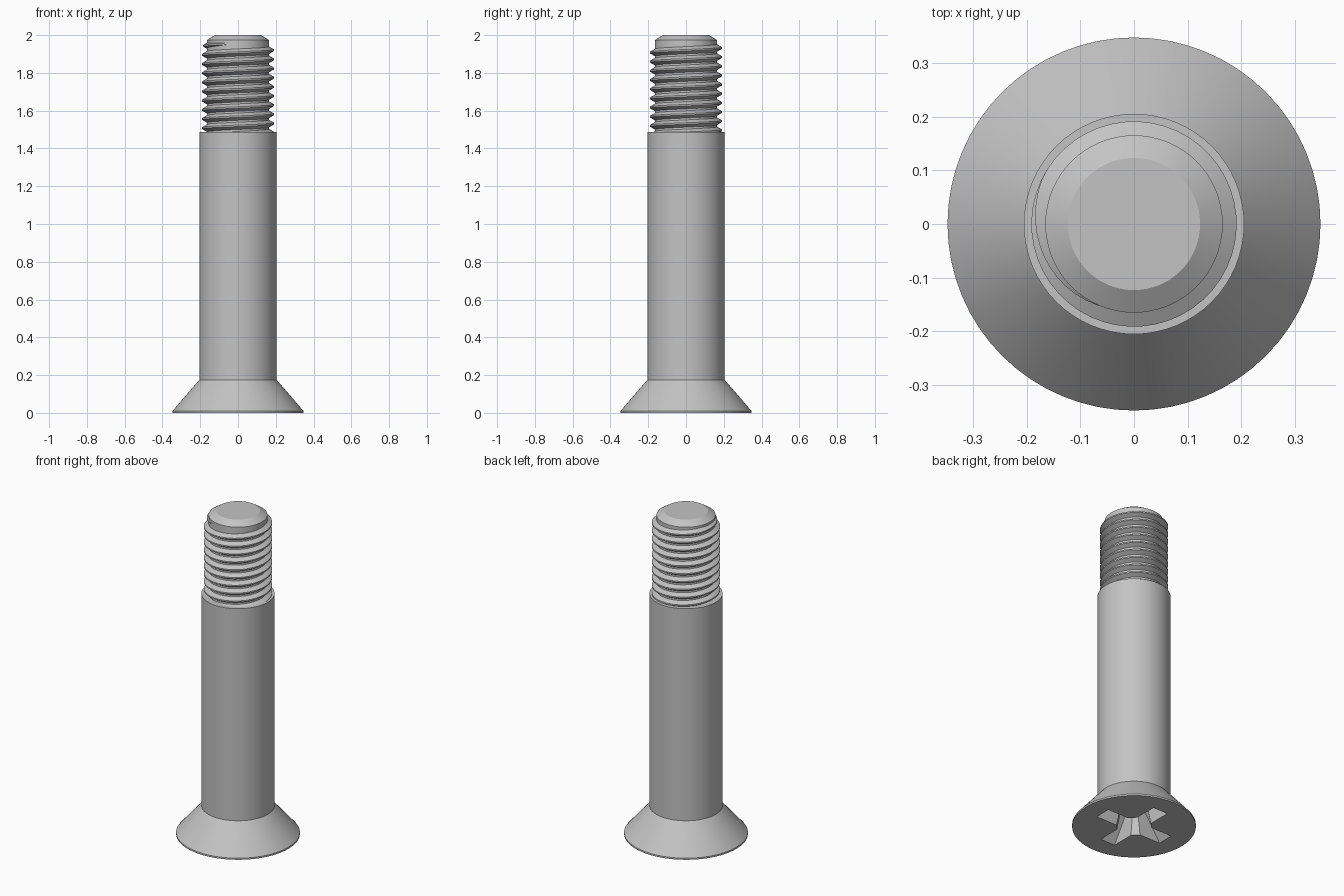
import bpy, bmesh
from math import sin, cos, tau, radians

cube = bpy.data.objects.get("Cube")
if cube:
    bpy.data.objects.remove(cube, do_unlink=True)

steel = bpy.data.materials.new("grey steel")
steel.use_nodes = True
steel.diffuse_color = (0.55, 0.55, 0.55, 1)
steel.node_tree.nodes["Principled BSDF"].inputs["Base Color"].default_value = steel.diffuse_color

SIDES = 64
CORE = 0.165


def skin(name, rings, closed=True, caps=True):
    """Bridge a list of point rings into one surface."""
    bm = bmesh.new()
    loops = [[bm.verts.new(p) for p in ring] for ring in rings]
    n = len(loops[0])
    for a, b in zip(loops, loops[1:]):
        for i in range(n if closed else n - 1):
            j = (i + 1) % n
            bm.faces.new((a[i], a[j], b[j], b[i]))
    if caps:
        bm.faces.new(loops[0][::-1])
        bm.faces.new(loops[-1])
    bmesh.ops.recalc_face_normals(bm, faces=bm.faces)
    mesh = bpy.data.meshes.new(name)
    bm.to_mesh(mesh)
    bm.free()
    mesh.materials.append(steel)
    obj = bpy.data.objects.new(name, mesh)
    bpy.context.collection.objects.link(obj)
    return obj


def activate(obj):
    bpy.ops.object.select_all(action='DESELECT')
    obj.select_set(True)
    bpy.context.view_layer.objects.active = obj


def circle(r, z):
    return [(r * cos(tau * i / SIDES), r * sin(tau * i / SIDES), z) for i in range(SIDES)]


# Countersunk head, shank, threaded core and chamfered tip
profile = [(0.347, 0), (0.347, 0.01), (0.205, 0.175), (0.205, 1.487),
           (CORE, 1.487), (CORE, 1.973), (0.123, 2.0)]
body = skin("screw_body", [circle(r, z) for r, z in profile])


# Cross-shaped drive recess, narrowing with depth
def cross(length, width, corner, z):
    x, y = length, width
    arm = [(x, -y), (x, y), (corner, y), (y, corner)]
    points = []
    for _ in range(4):
        points += [(px, py, z) for px, py in arm]
        arm = [(-py, px) for px, py in arm]
    return points


cutter = skin("recess_cutter", [cross(0.245, 0.052, 0.09, -0.02),
                                cross(0.10, 0.038, 0.055, 0.17)])
cutter.hide_render = True
cut = body.modifiers.new("drive_recess", 'BOOLEAN')
cut.object = cutter
cut.solver = 'EXACT'
activate(body)
bpy.ops.object.modifier_apply(modifier=cut.name)
bpy.data.objects.remove(cutter, do_unlink=True)

# Right-handed helical thread that fades into the core near the tip
PITCH, TURNS, STEPS = 0.0485, 10, 48
END = radians(260)
total = TURNS * STEPS
sections = []
for k in range(total + 1):
    left = (total - k) / STEPS
    angle = END - tau * left
    fade = min(1, left / 0.3)
    z = 1.955 - PITCH * left
    crest = CORE - 0.003 + 0.029 * fade
    half = 0.021 * (0.3 + 0.7 * fade)
    shape = [(CORE - 0.003, -half), (crest, -0.004), (crest, 0.004), (CORE - 0.003, half)]
    sections.append([(r * cos(angle), r * sin(angle), z + dz) for r, dz in shape])
thread = skin("thread", sections)

for part in (body, thread):
    activate(part)
    bpy.ops.object.shade_smooth_by_angle(angle=radians(25))
